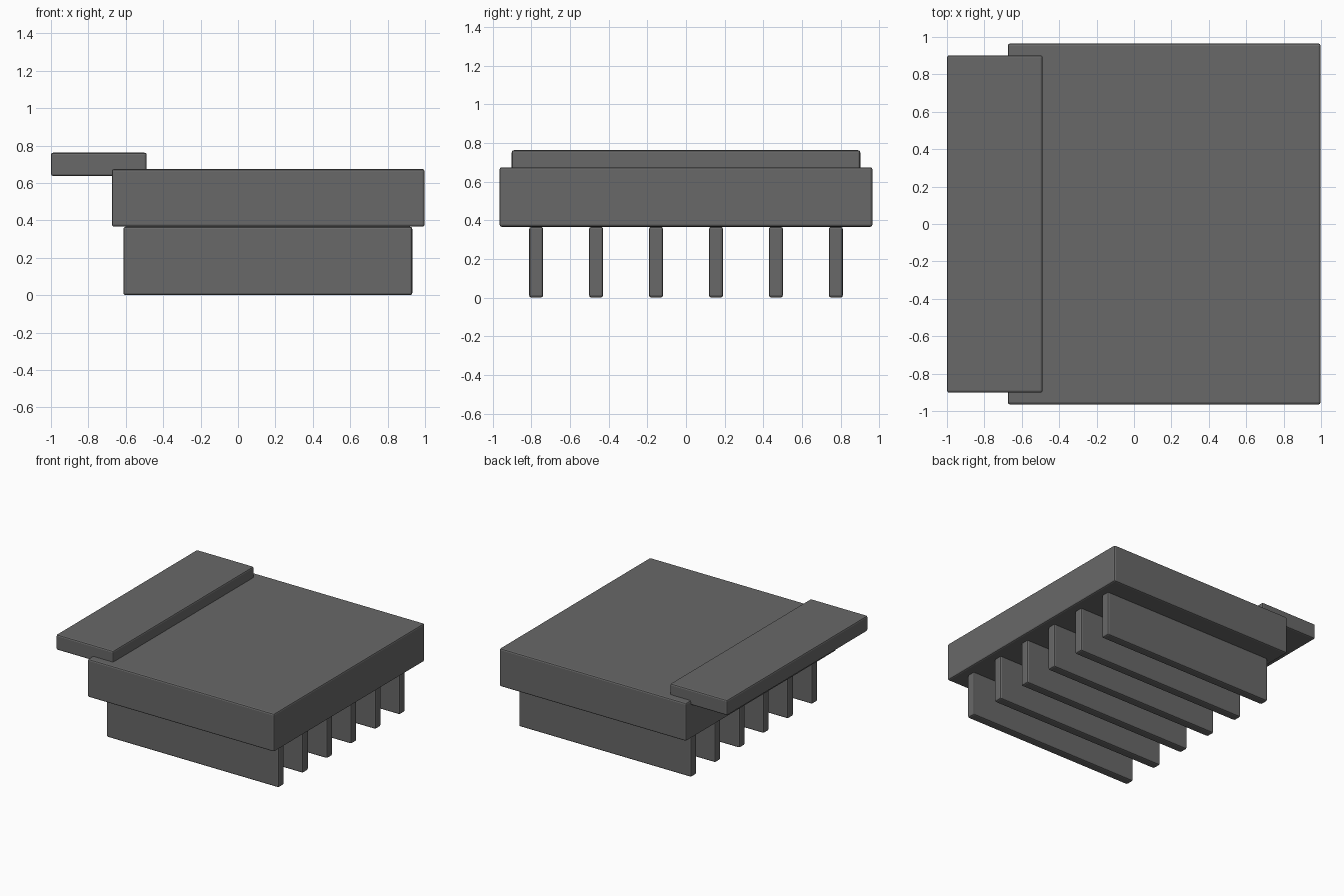
import bpy

if "Cube" in bpy.data.objects:
    bpy.data.objects.remove(bpy.data.objects["Cube"])

# One dark grey for the whole model
grey = bpy.data.materials.new("dark_grey")
grey.diffuse_color = (0.14, 0.14, 0.14, 1.0)
grey.use_nodes = True
grey.node_tree.nodes["Principled BSDF"].inputs["Base Color"].default_value = grey.diffuse_color


def box(name, x, y, z, bevel=0.012):
    """Softly bevelled box from (min, max) ranges on each axis."""
    ranges = (x, y, z)
    bpy.ops.mesh.primitive_cube_add(size=1, location=[(a + b) / 2 for a, b in ranges])
    obj = bpy.context.object
    obj.name = name
    obj.scale = [b - a for a, b in ranges]
    bpy.ops.object.transform_apply(location=False, rotation=False, scale=True)
    obj.data.materials.append(grey)
    mod = obj.modifiers.new("edge_bevel", 'BEVEL')
    mod.width = bevel
    mod.segments = 2
    return obj


# Main block
box("main_block", (-0.675, 0.998), (-0.965, 0.965), (0.366, 0.674))

# Overhanging plate, sunk slightly into the block
box("top_plate", (-1.0, -0.488), (-0.902, 0.902), (0.637, 0.762))

# Six evenly spaced fins underneath
FIN_COUNT, FIN_PITCH, FIN_THICK = 6, 0.31, 0.073
for i in range(FIN_COUNT):
    y = (i - (FIN_COUNT - 1) / 2) * FIN_PITCH
    box(f"fin_{i + 1}", (-0.613, 0.932),
        (y - FIN_THICK / 2, y + FIN_THICK / 2), (0.0, 0.366))
